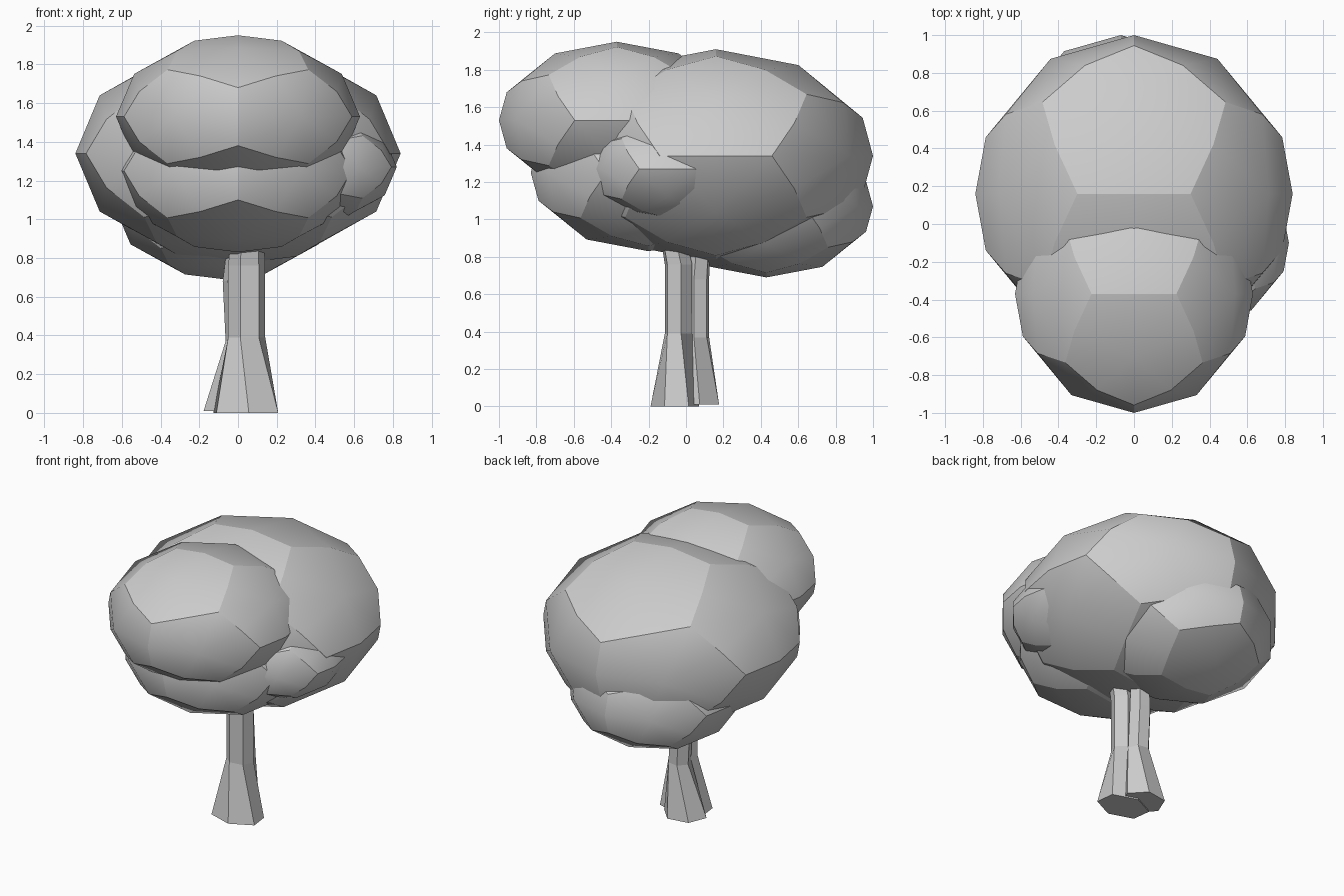
import bpy, bmesh, math
from mathutils import Vector
from itertools import product

if "Cube" in bpy.data.objects:
    bpy.data.objects.remove(bpy.data.objects["Cube"])

PHI = (1 + 5 ** 0.5) / 2


def sphere_points(x, y, z):
    """All sign flips and cyclic swaps of one point, on the unit sphere."""
    pts = set()
    for sx, sy, sz in product((1, -1), repeat=3):
        p = Vector((x * sx, y * sy, z * sz)).normalized()
        for a, b, c in ((0, 1, 2), (1, 2, 0), (2, 0, 1)):
            pts.add(tuple(round(p[i], 5) + 0.0 for i in (a, b, c)))
    return sorted(pts)


CENTRES = sphere_points(0, 1, PHI)                                   # pentagon centres
CORNERS = sphere_points(0, PHI, 1 / PHI) + sphere_points(1, 1, 1)    # pentagon corners
MIDS = sphere_points(1, 0, 0) + sphere_points(0.5, PHI / 2, PHI * PHI / 2)
# keep the mid-edge chirality that matches the pentagon corners
corner_v = [Vector(c) for c in CORNERS]
edge_len = min((a - corner_v[0]).length for a in corner_v[1:])
MIDS = [(a + b).normalized() for i, a in enumerate(corner_v)
        for b in corner_v[i + 1:] if (a - b).length < edge_len * 1.05]


def foliage(name, centre, radii):
    """Rounded dodecahedron: smooth pentagon domes with sharp borders."""
    bm = bmesh.new()
    domes = {bm.verts.new(p) for p in CENTRES}
    for p in CORNERS + MIDS:
        bm.verts.new(p)
    bmesh.ops.convex_hull(bm, input=bm.verts[:])
    for f in bm.faces:
        f.smooth = True
    for e in bm.edges:
        e.smooth = any(v in domes for v in e.verts)
    bmesh.ops.recalc_face_normals(bm, faces=bm.faces[:])
    bmesh.ops.scale(bm, vec=radii, verts=bm.verts[:])
    finish(name, bm, centre)


def trunk(name, rings):
    """Six-sided loft; each ring is (x, y, z, rx, ry, start angle)."""
    bm = bmesh.new()
    loops = []
    for x, y, z, rx, ry, deg in rings:
        angles = [math.radians(deg + 60 * k) for k in range(6)]
        loops.append([bm.verts.new((x + rx * math.cos(a), y + ry * math.sin(a), z))
                      for a in angles])
    for lo, hi in zip(loops, loops[1:]):
        for k in range(6):
            n = (k + 1) % 6
            bm.faces.new((lo[k], lo[n], hi[n], hi[k]))
    bm.faces.new(loops[0][::-1])
    bm.faces.new(loops[-1])
    finish(name, bm, (0, 0, 0))


def finish(name, bm, location):
    mesh = bpy.data.meshes.new(name)
    bm.to_mesh(mesh)
    bm.free()
    obj = bpy.data.objects.new(name, mesh)
    obj.location = location
    bpy.context.collection.objects.link(obj)


# Foliage clumps
foliage("main_crown", (0, 0.16, 1.34), (0.84, 0.84, 0.57))
foliage("front_upper_foliage", (0, -0.37, 1.53), (0.63, 0.63, 0.42))
foliage("front_lower_foliage", (0, -0.20, 1.25), (0.63, 0.63, 0.42))
foliage("right_foliage", (0.40, -0.10, 1.27), (0.42, 0.42, 0.28))
foliage("back_foliage", (-0.07, 0.43, 1.07), (0.57, 0.57, 0.38))

# Twin trunks with flared, twisted feet
trunk("front_trunk", [
    (0.04, -0.06, 0.0, 0.185, 0.13, 35),
    (0.045, -0.04, 0.39, 0.097, 0.078, 10),
    (0.045, -0.04, 0.76, 0.097, 0.078, 10),
    (0.05, -0.09, 1.0, 0.08, 0.065, 10)])
trunk("back_trunk", [
    (-0.03, 0.05, 0.01, 0.15, 0.135, 70),
    (0.01, 0.055, 0.37, 0.075, 0.073, 50),
    (-0.005, 0.055, 0.68, 0.075, 0.073, 50),
    (0.02, 0.08, 1.0, 0.06, 0.06, 50)])
